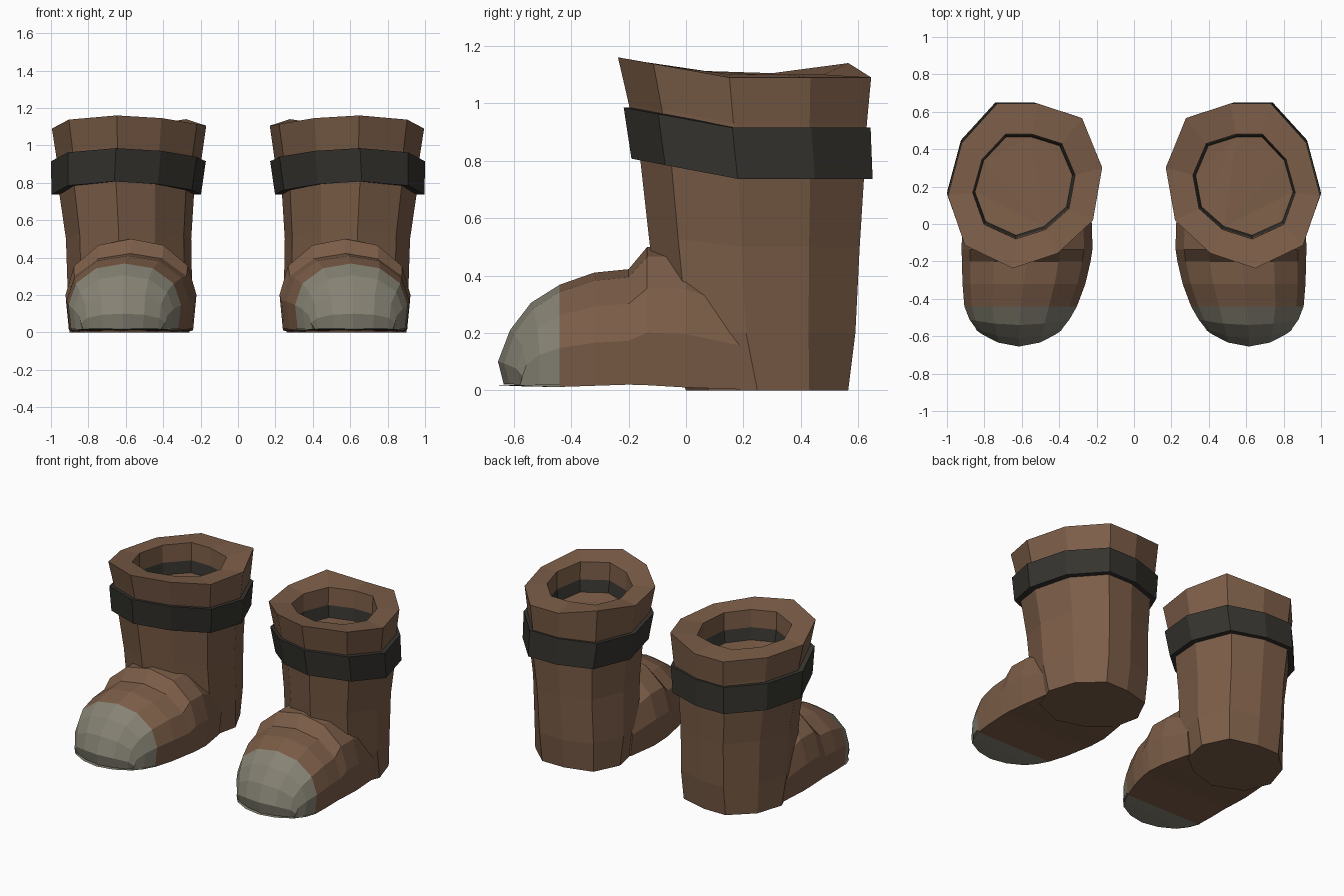
import bpy, bmesh

if "Cube" in bpy.data.objects:
    bpy.data.objects.remove(bpy.data.objects["Cube"])


def material(name, r, g, b):
    m = bpy.data.materials.new(name)
    m.diffuse_color = (r, g, b, 1)
    m.use_nodes = True
    m.node_tree.nodes["Principled BSDF"].inputs["Base Color"].default_value = m.diffuse_color
    return m


LEATHER = material("brown_leather", 0.20, 0.11, 0.064)
STRAP = material("dark_strap", 0.036, 0.034, 0.028)
TOE = material("grey_toe", 0.24, 0.227, 0.175)


def loft(name, rings, mats, dark=(), ends=True, loop=False):
    """Skin a list of rings, mirrored in x; segments in `dark` use the second material."""
    bm = bmesh.new()
    vs = [[bm.verts.new(p) for p in ring] for ring in rings]
    n = len(rings[0])
    for k in range(len(rings) if loop else len(rings) - 1):
        a, b = vs[k], vs[(k + 1) % len(vs)]
        for i in range(n):
            j = (i + 1) % n
            f = bm.faces.new((a[i], a[j], b[j], b[i]))
            f.material_index = 1 if k in dark else 0
    if ends and not loop:
        bm.faces.new(vs[0])
        bm.faces.new(vs[-1])
    bmesh.ops.recalc_face_normals(bm, faces=bm.faces)
    bmesh.ops.triangulate(bm, faces=[f for f in bm.faces if len(f.verts) > 4])
    me = bpy.data.meshes.new(name)
    bm.to_mesh(me)
    bm.free()
    for m in mats:
        me.materials.append(m)
    ob = bpy.data.objects.new(name, me)
    bpy.context.collection.objects.link(ob)
    mod = ob.modifiers.new("other_boot", 'MIRROR')
    mod.use_mirror_merge = False
    return ob


# Uneven ten-sided outline of the leg, normalised to 0..1
OUTLINE = [(.42, 1), (.68, 1), (.91, .76), (1, .44), (.89, .14), (.58, 0),
           (.29, .09), (.06, .29), (0, .61), (.13, .91)]


def leg_ring(z, x0, x1, y0, y1, rise=0.07):
    ring = []
    for u, v in OUTLINE:
        dz = rise * max(0, (0.44 - v) / 0.44)
        ring.append((x0 + u * (x1 - x0), y0 + v * (y1 - y0), z + dz))
    return ring


# Leg: outside from the sole up, over the rim, down the inside to the floor
leg = [leg_ring(0, .26, .90, .0, .565, 0),
       leg_ring(.20, .245, .91, -.09, .59, 0),
       leg_ring(.50, .25, .92, -.13, .605, .04),
       leg_ring(.74, .235, .955, -.16, .62),
       leg_ring(.93, .195, .97, -.20, .63),
       leg_ring(1.09, .17, .995, -.237, .645),
       leg_ring(1.10, .315, .862, -.08, .48, .03),
       leg_ring(.98, .315, .862, -.075, .475, .03),
       leg_ring(.90, .33, .85, -.06, .465, .03)]
leg[5][9] = (*leg[5][9][:2], 1.14)  # raised corner at the inner back of the rim
leg[5][8] = (*leg[5][8][:2], 1.105)
loft("boot_leg", leg, [LEATHER, STRAP], dark=(7,))

# Strap around the leg
strap = [leg_ring(.737, .198, .997, -.19, .65),
         leg_ring(.915, .172, 1.0, -.217, .643),
         leg_ring(.915, .22, .95, -.17, .61),
         leg_ring(.737, .25, .94, -.14, .60)]
loft("strap", strap, [STRAP], loop=True)

# Arched cross-section of the foot
ARCH = [(.5, 0), (.95, 0), (1, .38), (.87, .70), (.5, .93), (0, 1),
        (-.5, .93), (-.87, .70), (-1, .38), (-.95, 0), (-.5, 0), (0, 0)]


def foot_ring(y, x0, x1, top, bottom, bulge=0):
    c, h = (x0 + x1) / 2, (x1 - x0) / 2
    return [(c + u * h, y - bulge * (1 - u * u), bottom + w * (top - bottom))
            for u, w in ARCH]


cap_start = foot_ring(-.44, .305, .907, .368, .012)
foot = [foot_ring(.20, .265, .895, .40, .003),
        foot_ring(.0, .225, .918, .50, .010),
        foot_ring(-.135, .222, .922, .50, .018),
        foot_ring(-.20, .232, .92, .422, .020),
        foot_ring(-.32, .26, .917, .41, .016),
        cap_start]
loft("foot", foot, [LEATHER])

# Rounded toe cap
toe = [cap_start,
       foot_ring(-.51, .345, .88, .305, .013, .03),
       foot_ring(-.555, .38, .848, .21, .016, .058),
       foot_ring(-.57, .39, .84, .10, .018, .085),
       foot_ring(-.56, .40, .83, .022, .018, .075)]
loft("toe_cap", toe, [TOE], ends=False)

# Underside of the toe cap
bm_sole = [[(x, y, .019) for x, y, z in (p for p in (
    (.31, -.44, 0), (.345, -.51, 0), (.40, -.56, 0), (.62, -.635, 0),
    (.83, -.56, 0), (.88, -.51, 0), (.905, -.44, 0)))]]
bm_sole.append([(x, y, .021) for x, y, z in bm_sole[0]])
loft("toe_sole", bm_sole, [TOE])
